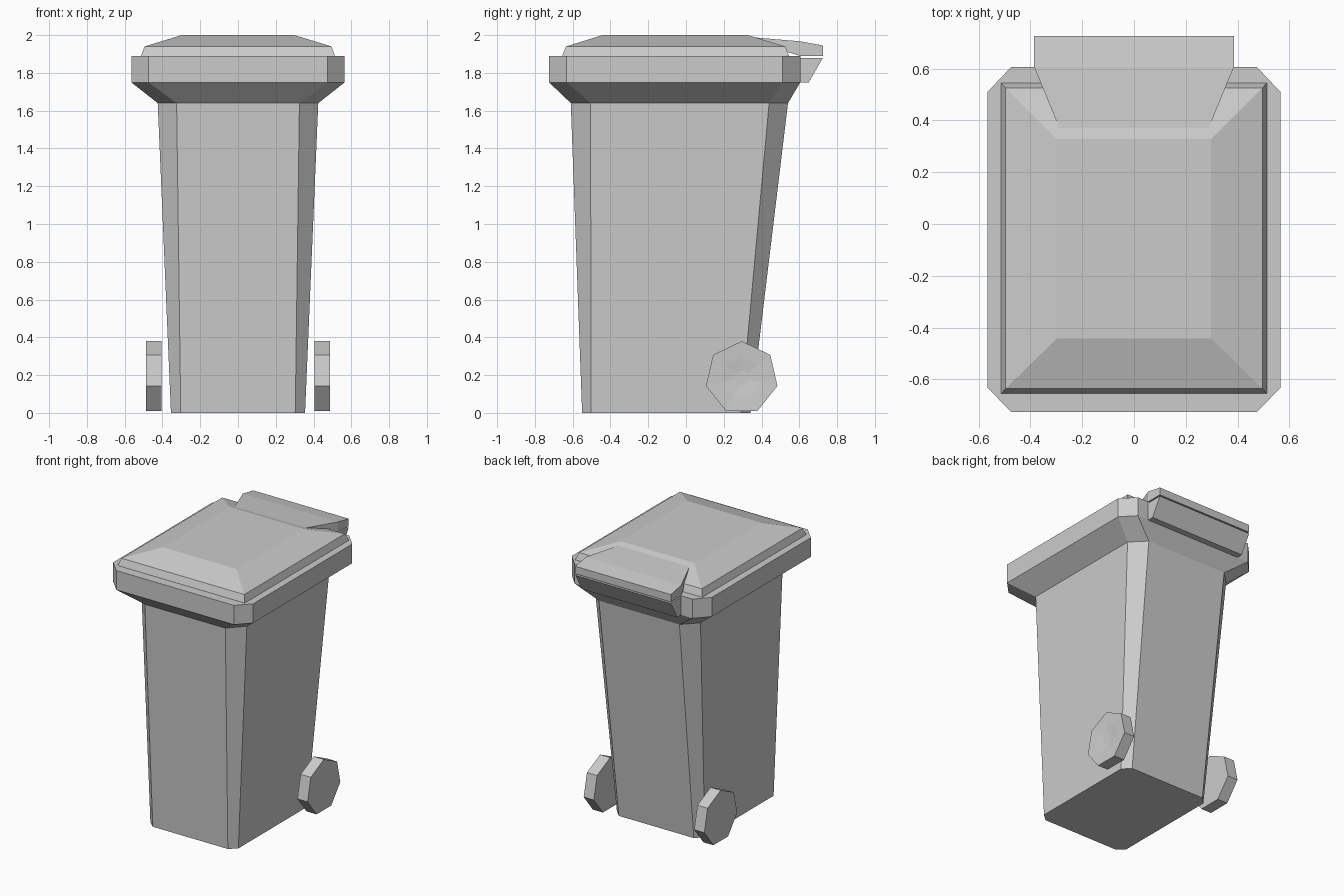
import bpy, bmesh, math

if "Cube" in bpy.data.objects:
    bpy.data.objects.remove(bpy.data.objects["Cube"])


def finish(name, bm):
    bmesh.ops.recalc_face_normals(bm, faces=bm.faces)
    me = bpy.data.meshes.new(name)
    bm.to_mesh(me)
    bm.free()
    ob = bpy.data.objects.new(name, me)
    bpy.context.collection.objects.link(ob)
    return ob


def loft(name, rings, cap_start=True, cap_end=True):
    bm = bmesh.new()
    vs = [[bm.verts.new(p) for p in r] for r in rings]
    n = len(rings[0])
    for a, b in zip(vs, vs[1:]):
        for i in range(n):
            j = (i + 1) % n
            bm.faces.new((a[i], a[j], b[j], b[i]))
    if cap_start:
        bm.faces.new(vs[0][::-1])
    if cap_end:
        bm.faces.new(vs[-1])
    return finish(name, bm)


def octagon(z, x, xi, y0, y0i, y1i, y1):
    # rectangle with cut corners
    return [(-xi, y0, z), (xi, y0, z), (x, y0i, z), (x, y1i, z),
            (xi, y1, z), (-xi, y1, z), (-x, y1i, z), (-x, y0i, z)]


def rect(z, x, y0, y1):
    return [(-x, y0, z), (x, y0, z), (x, y1, z), (-x, y1, z)]


# Tapered body
body_top = octagon(1.64, 0.425, 0.325, -0.61, -0.505, 0.44, 0.54)
loft("bin_body", [octagon(0, 0.355, 0.303, -0.55, -0.503, 0.29, 0.342), body_top],
     cap_end=False)

# Flared rim around the mouth
rim = (0.565, 0.475, -0.725, -0.632, 0.51, 0.605)
loft("bin_rim", [body_top, octagon(1.75, *rim), octagon(1.89, *rim)], cap_start=False)

# Lid with sloping top
loft("lid", [rect(1.89, 0.513, -0.655, 0.545), rect(1.94, 0.495, -0.635, 0.525),
             rect(2.0, 0.298, -0.442, 0.328)], cap_start=False)

# Rear lid flap: widening cross-sections from the lid to the back edge
flap = [(0.37, 0.288, 1.987, 1.96), (0.605, 0.385, 1.967, 1.89), (0.725, 0.385, 1.945, 1.89)]
loft("lid_flap", [[(-x, y, b), (x, y, b), (x, y, t), (-x, y, t)] for y, x, t, b in flap])

# Rear handle under the flap
handle = [(0.60, 1.75), (0.65, 1.75), (0.725, 1.88), (0.60, 1.88)]
loft("rear_handle", [[(x, y, z) for y, z in handle] for x in (-0.385, 0.385)])


# Seven-sided wheels with slightly dished hubs
def wheel_ring(x, r):
    return [(x, 0.295 + r * math.sin(i * math.tau / 7), 0.186 + r * math.cos(i * math.tau / 7))
            for i in range(7)]


for side, s in (("left", -1), ("right", 1)):
    loft(side + "_wheel", [wheel_ring(s * x, r) for x, r in
                           ((0.405, 0.194), (0.487, 0.194), (0.483, 0.115), (0.475, 0.04))])
